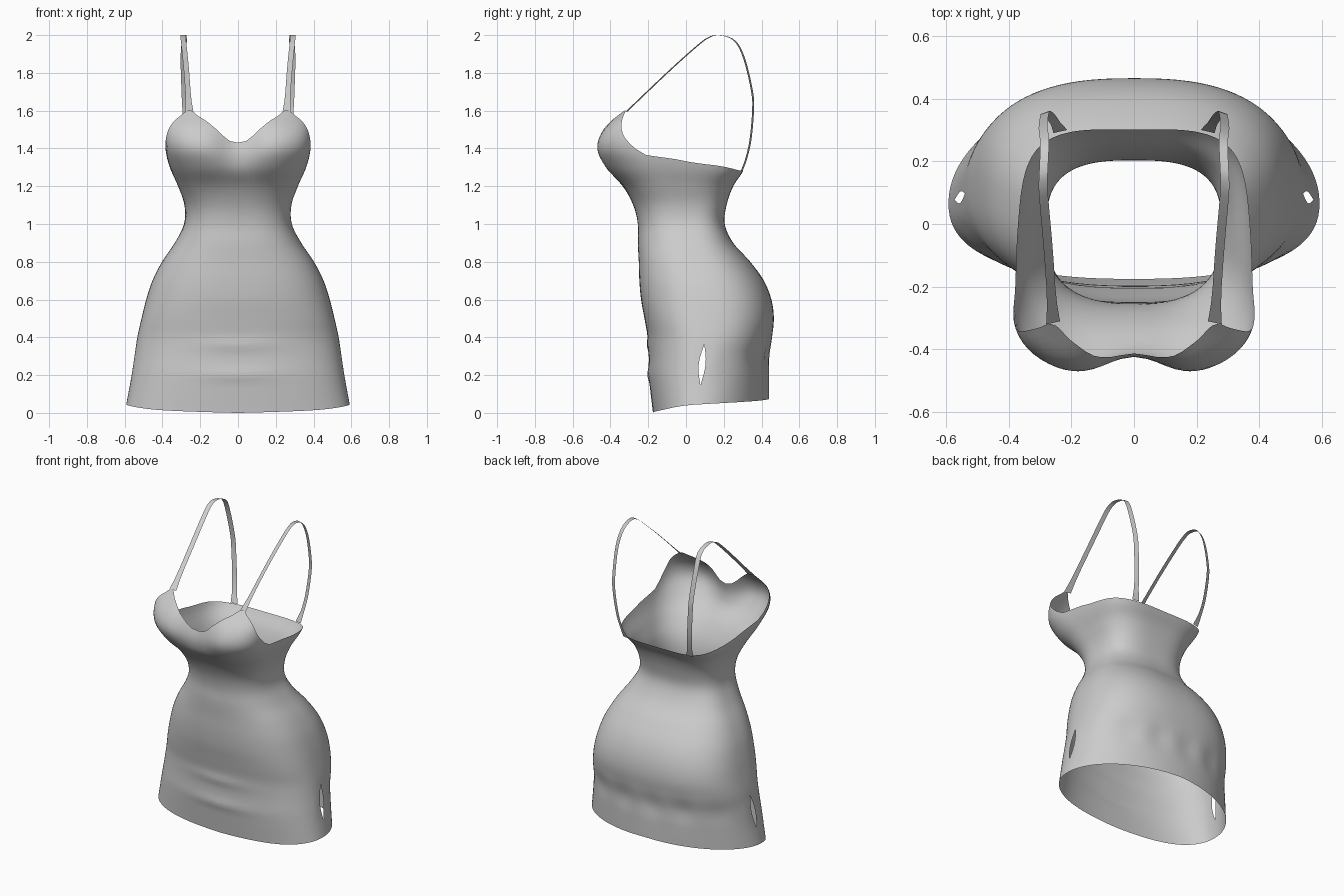
import bpy, bmesh, math
from mathutils import Vector

if "Cube" in bpy.data.objects:
    bpy.data.objects.remove(bpy.data.objects["Cube"])

fabric = bpy.data.materials.new("grey fabric")
fabric.diffuse_color = (0.6, 0.6, 0.6, 1)
fabric.use_nodes = True
fabric.node_tree.nodes["Principled BSDF"].inputs["Base Color"].default_value = fabric.diffuse_color


def curve(knots, t):
    """Smooth interpolation through rows (t, value, value, ...)."""
    n = len(knots)
    t = min(max(t, knots[0][0]), knots[-1][0])
    i = 0
    while i < n - 2 and t > knots[i + 1][0]:
        i += 1

    def slope(k, c):
        a, b = knots[max(k - 1, 0)], knots[min(k + 1, n - 1)]
        return (b[c] - a[c]) / (b[0] - a[0])

    p, q = knots[i], knots[i + 1]
    h = q[0] - p[0]
    u = (t - p[0]) / h
    return [(2*u**3 - 3*u**2 + 1) * p[c] + (u**3 - 2*u**2 + u) * h * slope(i, c)
            + (3*u**2 - 2*u**3) * q[c] + (u**3 - u**2) * h * slope(i + 1, c)
            for c in range(1, len(p))]


def finish(name, bm):
    mesh = bpy.data.meshes.new(name)
    bm.to_mesh(mesh)
    bm.free()
    mesh.materials.append(fabric)
    for p in mesh.polygons:
        p.use_smooth = True
    obj = bpy.data.objects.new(name, mesh)
    bpy.context.collection.objects.link(obj)
    return obj


# Cross-sections: height, half width, front y, widest y, back y, front and back squareness
BODY = [
    (0.0, .600, -.175, .07, .44, 2.4, 1.9),
    (0.2, .563, -.197, .08, .44, 2.4, 2.1),
    (0.3, .548, -.197, .09, .437, 2.4, 2.2),
    (0.4, .533, -.203, .10, .455, 2.4, 2.4),
    (0.5, .511, -.220, .10, .465, 2.5, 2.55),
    (0.6, .486, -.238, .10, .452, 2.5, 2.55),
    (0.7, .453, -.247, .09, .412, 2.5, 2.5),
    (0.8, .402, -.250, .07, .34, 2.5, 2.5),
    (0.9, .335, -.255, .04, .25, 2.5, 2.6),
    (1.0, .285, -.255, .00, .205, 2.6, 2.8),
    (1.1, .283, -.280, -.03, .215, 2.6, 3.0),
    (1.2, .317, -.340, -.08, .25, 2.6, 3.4),
    (1.3, .361, -.445, -.15, .31, 2.5, 4.4),
    (1.4, .385, -.495, -.24, .30, 2.5, 4.0),
    (1.5, .385, -.458, -.26, .30, 2.5, 4.0),
    (1.6, .370, -.350, -.20, .30, 2.5, 4.0),
]
# Upper edge and hem heights by angle from the front centre
TOP = [(0, 1.43), (5, 1.445), (10, 1.485), (20, 1.54), (30, 1.575), (37, 1.6), (42, 1.6),
       (50, 1.575), (60, 1.545), (70, 1.505), (80, 1.445), (85, 1.41), (90, 1.365),
       (97, 1.33), (115, 1.31), (150, 1.285), (180, 1.28)]
HEM = [(0, 0), (40, .015), (70, .035), (90, .045), (180, .075)]


def body_point(deg, v):
    a = abs((deg + 180) % 360 - 180)
    low, high = curve(HEM, a)[0], curve(TOP, a)[0]
    z = low + (high - low) * v
    w, front, mid, back, nf, nb = curve(BODY, z)
    s, c = math.sin(math.radians(deg)), math.cos(math.radians(deg))
    c = 0 if abs(c) < 1e-6 else c
    n, reach = (nf, front - mid) if c >= 0 else (nb, back - mid)
    x = math.copysign(w * abs(s) ** (2 / n), s)
    y = mid + reach * abs(c) ** (2 / n)
    if c > 0:
        # dip between the cups, and creases across the lap
        y += .08 * math.exp(-(x / .125) ** 2 - ((z - 1.44) / .15) ** 2)
        folds = math.exp(-((z - .36) / .03) ** 2) + math.exp(-((z - .2) / .03) ** 2)
        y -= .008 * folds * math.exp(-(x / .2) ** 2)
    else:
        # gathers under the seat
        y += .005 * math.sin(30 * x) * math.exp(-((z - .3) / .08) ** 2) * abs(c)
    # side slits, opened by drawing the two panels apart
    if .15 < z < .36:
        gap = .018 * math.sin(math.pi * (z - .15) / .21)
        near = max(0, 1 - abs(a - 90) / 15)
        side = -1 if -90 <= deg <= 90 else 1
        y += side * gap * near
    return Vector((x, y, z))


# Dress body: front and back panels welded at the side seams
bm = bmesh.new()
COLS, ROWS = 48, 66
for start in (-90, 90):
    grid = []
    for i in range(COLS + 1):
        deg = start + 180 * i / COLS
        if start == 90:                      # keep seam points on the back panel
            deg = min(max(deg, 90.0001), 269.9999)
        grid.append([bm.verts.new(body_point(deg, j / ROWS)) for j in range(ROWS + 1)])
    for i in range(COLS):
        for j in range(ROWS):
            bm.faces.new((grid[i][j], grid[i + 1][j], grid[i + 1][j + 1], grid[i][j + 1]))
bmesh.ops.remove_doubles(bm, verts=bm.verts, dist=.0015)
finish("dress_body", bm)

# Shoulder straps: slightly twisted ribbons from cup peak over the shoulder to the back edge
STRAP = [(.258, -.315, 1.595), (.272, -.1, 1.80), (.285, .05, 1.935), (.29, .12, 1.987),
         (.288, .18, 2.0), (.285, .26, 1.968), (.29, .31, 1.87), (.285, .35, 1.70),
         (.28, .355, 1.60), (.265, .342, 1.45), (.25, .32, 1.35), (.235, .295, 1.28)]
path = [(k,) + p for k, p in enumerate(STRAP)]
for name, side in (("strap_right", 1), ("strap_left", -1)):
    bm = bmesh.new()
    rows = []
    steps = 44
    for k in range(steps + 1):
        t = k * (len(STRAP) - 1) / steps
        x, y, z = curve(path, t)
        half = .014 + .008 * max(0, 1 - t * 3, t - 10)
        rows.append([bm.verts.new((side * (x + d * half), y - d * .005, z)) for d in (-side, side)])
    for a, b in zip(rows, rows[1:]):
        bm.faces.new((a[0], a[1], b[1], b[0]))
    finish(name, bm)
